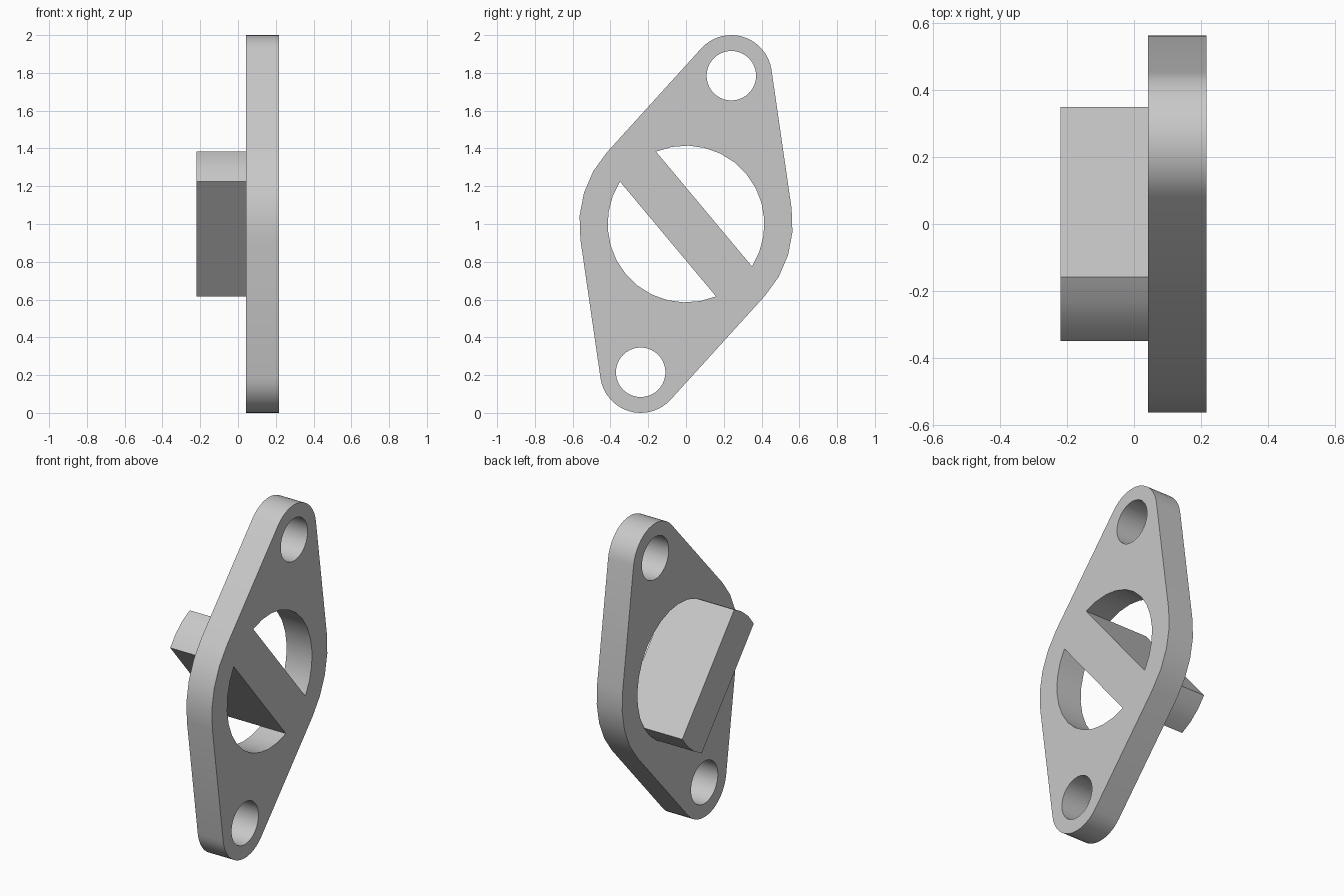
import bpy
import bmesh
from math import acos, asin, atan2, cos, sin, hypot, pi, radians

if "Cube" in bpy.data.objects:
    bpy.data.objects.remove(bpy.data.objects["Cube"])

# Main dimensions
CENTRE_Z = 1.0
PLATE_BACK, PLATE_FRONT, BAR_END = 0.042, 0.216, -0.219
HUB_R, BORE_R = 0.565, 0.415
EAR_Y, EAR_Z, EAR_R, HOLE_R = 0.24, 0.785, 0.215, 0.131
BAR_ANGLE, BAR_HALF = radians(129.9), 0.124

grey = bpy.data.materials.new("plain grey")
grey.use_nodes = True
colour = (0.58, 0.58, 0.58, 1)
grey.diffuse_color = colour
grey.node_tree.nodes["Principled BSDF"].inputs["Base Color"].default_value = colour


def arc(cy, cz, r, start, end, steps):
    """Points on an arc in the y-z plane, both ends included."""
    angles = [start + (end - start) * i / steps for i in range(steps + 1)]
    return [(cy + r * cos(a), cz + r * sin(a)) for a in angles]


def turned(points):
    """The same points after a half turn about the centre."""
    return [(-y, -z) for y, z in points]


def extrude_loops(name, loops, x0, x1):
    """Fill an outline with its holes and extrude it along x."""
    bm = bmesh.new()
    for loop in loops:
        verts = [bm.verts.new((x0, y, z + CENTRE_Z)) for y, z in loop]
        for a, b in zip(verts, verts[1:] + verts[:1]):
            bm.edges.new((a, b))
    bmesh.ops.triangle_fill(bm, edges=bm.edges[:], use_beauty=True,
                            use_dissolve=False, normal=(1, 0, 0))
    cap = bmesh.ops.extrude_face_region(bm, geom=bm.faces[:],
                                        use_keep_orig=True)
    moved = [v for v in cap["geom"] if isinstance(v, bmesh.types.BMVert)]
    bmesh.ops.translate(bm, verts=moved, vec=(x1 - x0, 0, 0))
    bmesh.ops.recalc_face_normals(bm, faces=bm.faces[:])
    mesh = bpy.data.meshes.new(name)
    bm.to_mesh(mesh)
    bm.free()
    mesh.materials.append(grey)
    obj = bpy.data.objects.new(name, mesh)
    bpy.context.collection.objects.link(obj)
    bpy.ops.object.select_all(action="DESELECT")
    obj.select_set(True)
    bpy.context.view_layer.objects.active = obj
    bpy.ops.object.shade_smooth_by_angle(angle=radians(30))
    return obj


# Outline: hub arcs joined to the two ears by common tangents
axis = atan2(EAR_Z, EAR_Y)
spread = acos((HUB_R - EAR_R) / hypot(EAR_Y, EAR_Z))
ear = arc(EAR_Y, EAR_Z, EAR_R, axis - spread, axis + spread, 16)
hub = arc(0, 0, HUB_R, axis + spread, axis - spread + pi, 4)
outline = ear + hub + turned(ear) + turned(hub)

# Round bolt holes in the ears
bolt_hole = arc(EAR_Y, EAR_Z, HOLE_R, 0, 2 * pi, 40)[:-1]

# Central bore, split in two windows by the diagonal bar
half = asin(BAR_HALF / BORE_R)
window = arc(0, 0, BORE_R, BAR_ANGLE - half, BAR_ANGLE - pi + half, 12)

extrude_loops("flange_plate",
              [outline, bolt_hole, turned(bolt_hole), window, turned(window)],
              PLATE_BACK, PLATE_FRONT)

# Bar standing out behind the plate, with rounded ends
bar_end = arc(0, 0, BORE_R, BAR_ANGLE - half, BAR_ANGLE + half, 3)
extrude_loops("drive_bar", [bar_end + turned(bar_end)], BAR_END, PLATE_BACK)
